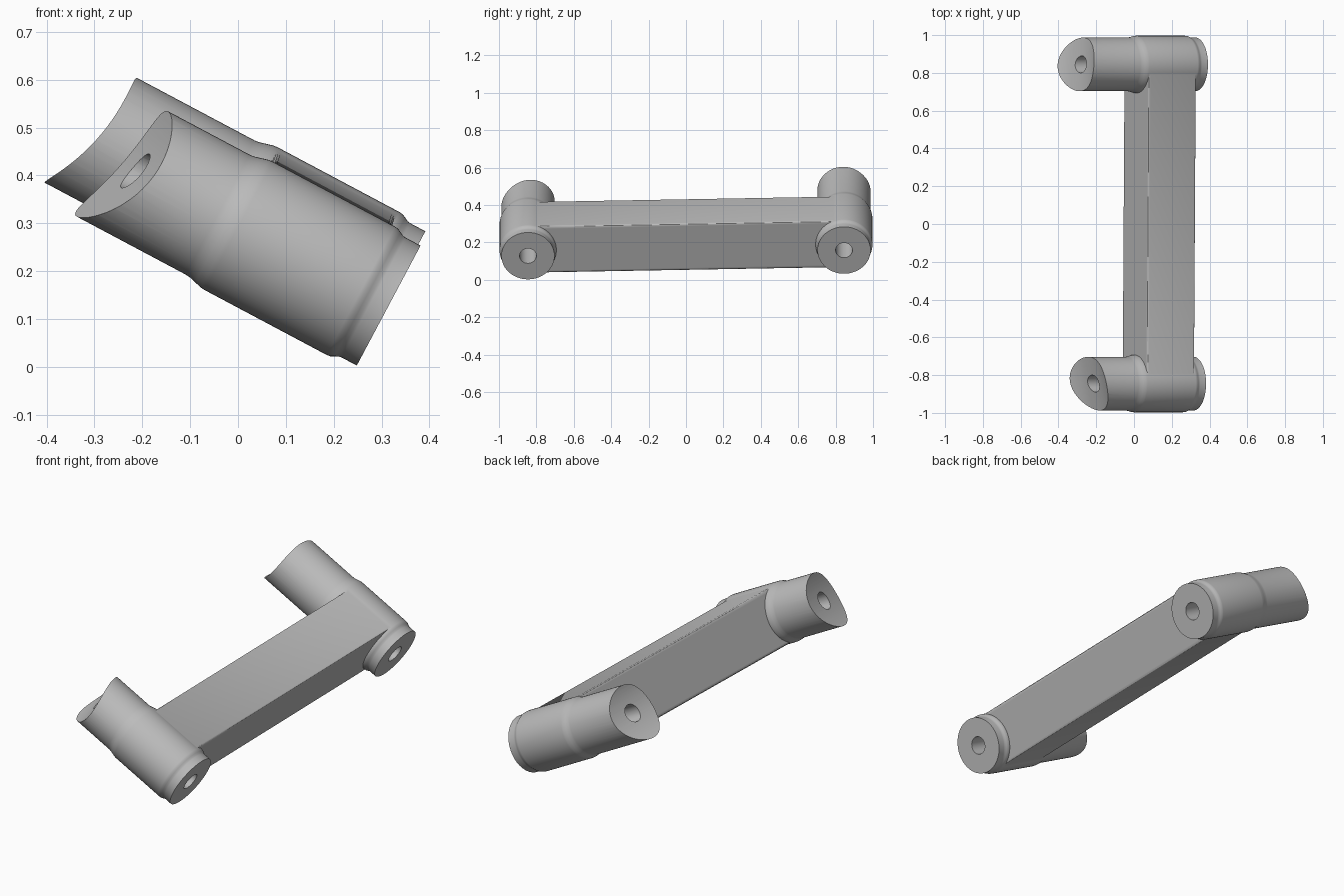
import bpy, bmesh, math
from mathutils import Vector, Matrix

if "Cube" in bpy.data.objects:
    bpy.data.objects.remove(bpy.data.objects["Cube"])

TILT = math.radians(28)
D = Vector((math.cos(TILT), 0, -math.sin(TILT)))   # tube axis, towards the flat end
N = Vector((math.sin(TILT), 0, math.cos(TILT)))    # across the tube
Y = Vector((0, 1, 0))
Y_TUBE, R, R_WIDE, R_BORE = 0.845, 0.142, 0.152, 0.045

grey = bpy.data.materials.new("plain_grey")
grey.use_nodes = True
grey.diffuse_color = (0.5, 0.5, 0.5, 1)
grey.node_tree.nodes["Principled BSDF"].inputs["Base Color"].default_value = (0.5, 0.5, 0.5, 1)


def end_point(y):
    """Centre of the flat end; the back sits slightly higher than the front."""
    t = (y + Y_TUBE) / (2 * Y_TUBE)
    return Vector((0.315 + 0.01 * t, y, 0.128 + 0.03 * t))


def make(name, bm):
    bmesh.ops.recalc_face_normals(bm, faces=bm.faces)
    me = bpy.data.meshes.new(name)
    bm.to_mesh(me)
    bm.free()
    me.materials.append(grey)
    ob = bpy.data.objects.new(name, me)
    bpy.context.collection.objects.link(ob)
    return ob


def rod(name, centre, axis, radius, length, sides=64):
    bm = bmesh.new()
    rot = axis.to_track_quat('Z', 'Y').to_matrix().to_4x4()
    bmesh.ops.create_cone(bm, cap_ends=True, segments=sides, radius1=radius,
                          radius2=radius, depth=length,
                          matrix=Matrix.Translation(centre) @ rot)
    return make(name, bm)


def tube(name, y, sides=64):
    """Turned tube with a slightly thicker, softly stepped collar."""
    mid = (R + R_WIDE) / 2
    profile = [(0, R), (0.036, R), (0.042, R + 0.001), (0.05, mid), (0.058, R_WIDE - 0.001),
               (0.066, R_WIDE), (0.355, R_WIDE), (0.365, R_WIDE - 0.001), (0.38, mid),
               (0.395, R + 0.001), (0.405, R), (0.8, R)]
    bm = bmesh.new()
    rings = []
    for s, r in profile:
        ring = []
        for i in range(sides):
            a = math.tau * i / sides
            ring.append(bm.verts.new(end_point(y) - D * s
                                     + N * r * math.cos(a) + Y * r * math.sin(a)))
        rings.append(ring)
    for a, b in zip(rings, rings[1:]):
        for i in range(sides):
            j = (i + 1) % sides
            bm.faces.new((a[i], a[j], b[j], b[i]))
    bm.faces.new(rings[0])
    bm.faces.new(rings[-1])
    return make(name, bm)


def boolean(target, tool, operation):
    mod = target.modifiers.new(operation, 'BOOLEAN')
    mod.operation = operation
    mod.solver = 'EXACT'
    mod.object = tool
    bpy.context.view_layer.objects.active = target
    bpy.ops.object.modifier_apply(modifier=mod.name)
    bpy.data.objects.remove(tool)


# Connecting beam with softened long edges
bm = bmesh.new()
bmesh.ops.create_cube(bm, size=1)
long_edges = [e for e in bm.edges if abs(e.verts[0].co.y - e.verts[1].co.y) > 0.5]
for v in bm.verts:
    v.co = Vector((0.211 + v.co.x * 0.284, v.co.y * 2 * Y_TUBE, v.co.z * 2 * R))
bmesh.ops.bevel(bm, geom=long_edges, offset=0.01, segments=3, profile=0.5, affect='EDGES')
for v in bm.verts:
    v.co = end_point(v.co.y) - D * v.co.x + N * v.co.z
body = make("link_body", bm)

# Tubes at both ends
for side, y in (("front", -Y_TUBE), ("back", Y_TUBE)):
    boolean(body, tube(side + "_tube", y), 'UNION')

# Concave saddle cuts on the upper ends, and bores through the tubes
M = Vector((0.766, 0, -0.643))
for side, y, seat, skew in (("front", -Y_TUBE, 0.607, -0.24), ("back", Y_TUBE, 0.685, 0.07)):
    centre = end_point(y) - D * seat - M * 0.35
    boolean(body, rod(side + "_saddle_cutter", centre, (Y + M * skew).normalized(),
                      0.35, 0.8, 128), 'DIFFERENCE')
    boolean(body, rod(side + "_bore_cutter", end_point(y) - D * 0.4, D, R_BORE, 1.2, 32),
            'DIFFERENCE')

bpy.ops.object.select_all(action='DESELECT')
body.select_set(True)
bpy.context.view_layer.objects.active = body
bpy.ops.object.shade_smooth_by_angle(angle=math.radians(30))
